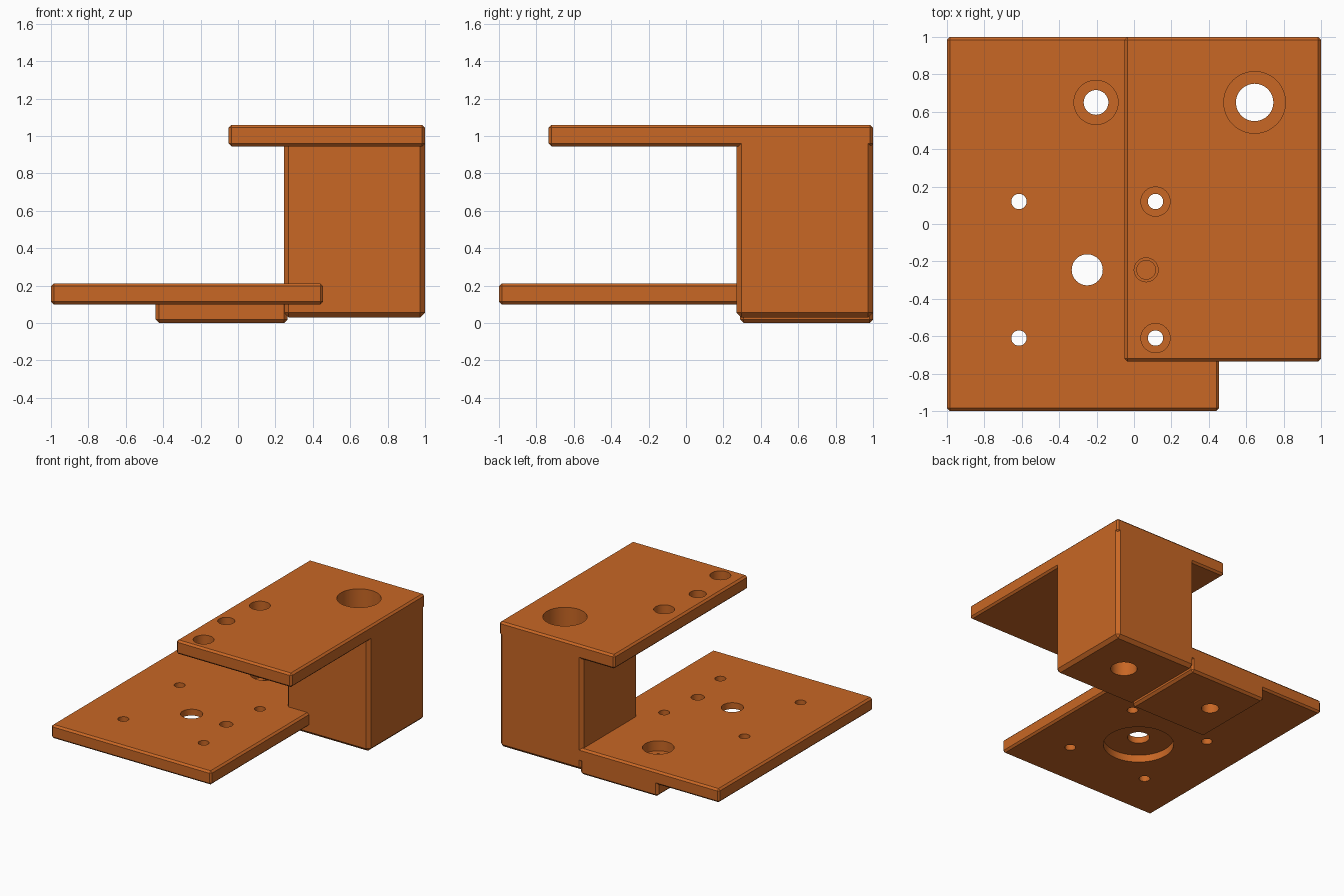
import bpy
import bmesh

if "Cube" in bpy.data.objects:
    bpy.data.objects.remove(bpy.data.objects["Cube"])

orange = bpy.data.materials.new("burnt_orange")
orange.diffuse_color = (0.58, 0.135, 0.018, 1.0)
orange.use_nodes = True
orange.node_tree.nodes["Principled BSDF"].inputs["Base Color"].default_value = orange.diffuse_color


def finish(bm, name):
    me = bpy.data.meshes.new(name)
    bm.to_mesh(me)
    bm.free()
    me.materials.append(orange)
    ob = bpy.data.objects.new(name, me)
    bpy.context.collection.objects.link(ob)
    return ob


def chamfered_box(name, lo, hi, c):
    bm = bmesh.new()
    bmesh.ops.create_cube(bm, size=1)
    for v in bm.verts:
        for i in range(3):
            v.co[i] = lo[i] if v.co[i] < 0 else hi[i]
    bmesh.ops.bevel(bm, geom=bm.edges[:], offset=c, segments=1, affect='EDGES')
    return finish(bm, name)


def drill(x, y, r, z0, z1):
    bm = bmesh.new()
    bmesh.ops.create_cone(bm, cap_ends=True, segments=48, radius1=r, radius2=r, depth=z1 - z0)
    bmesh.ops.translate(bm, verts=bm.verts, vec=(x, y, (z0 + z1) / 2))
    ob = finish(bm, "drill_cutter")
    ob.hide_render = True
    return ob


def apply_boolean(target, other, op):
    m = target.modifiers.new("bool", 'BOOLEAN')
    m.operation = op
    m.solver = 'EXACT'
    m.object = other
    bpy.context.view_layer.objects.active = target
    bpy.ops.object.modifier_apply(modifier=m.name)
    bpy.data.objects.remove(other)


# Base plate, foot pad, post and upper plate joined into one solid
bracket = chamfered_box("bracket", (-1, -1, 0.10), (0.455, 1, 0.212), 0.015)
foot_pad = chamfered_box("foot_pad", (-0.44, 0.29, 0.0), (0.265, 1, 0.17), 0.018)
post = chamfered_box("post", (0.245, 0.27, 0.03), (1, 1, 1.01), 0.026)
upper_plate = chamfered_box("upper_plate", (-0.05, -0.735, 0.945), (1, 1, 1.06), 0.015)
for part in (foot_pad, post, upper_plate):
    apply_boolean(bracket, part, 'UNION')

# Holes: x, y, radius, bottom, top
holes = [
    (0.645, 0.65, 0.10, -0.1, 0.5),      # post bolt hole
    (0.645, 0.65, 0.165, 0.25, 1.2),     # post bolt counterbore
    (-0.203, 0.65, 0.066, -0.1, 0.3),    # foot bolt hole
    (-0.203, 0.65, 0.118, 0.13, 0.3),    # foot bolt counterbore
    (-0.25, -0.245, 0.083, -0.1, 0.3),   # motor shaft hole
    (-0.25, -0.245, 0.265, -0.1, 0.16),  # motor boss recess below
    (0.065, -0.245, 0.05, 0.13, 0.3),    # blind pin hole
    (0.065, -0.245, 0.064, 0.8, 1.2),    # pin access hole
]
for y in (0.12, -0.61):
    for x in (-0.615, 0.115):
        holes.append((x, y, 0.041, -0.1, 0.3))   # mounting screws
    holes.append((0.115, y, 0.078, 0.8, 1.2))    # screwdriver access
for h in holes:
    apply_boolean(bracket, drill(*h), 'DIFFERENCE')

# Smooth hole walls, crisp chamfers
bpy.ops.object.select_all(action='DESELECT')
bracket.select_set(True)
bpy.context.view_layer.objects.active = bracket
bpy.ops.object.shade_smooth_by_angle(angle=0.5)
